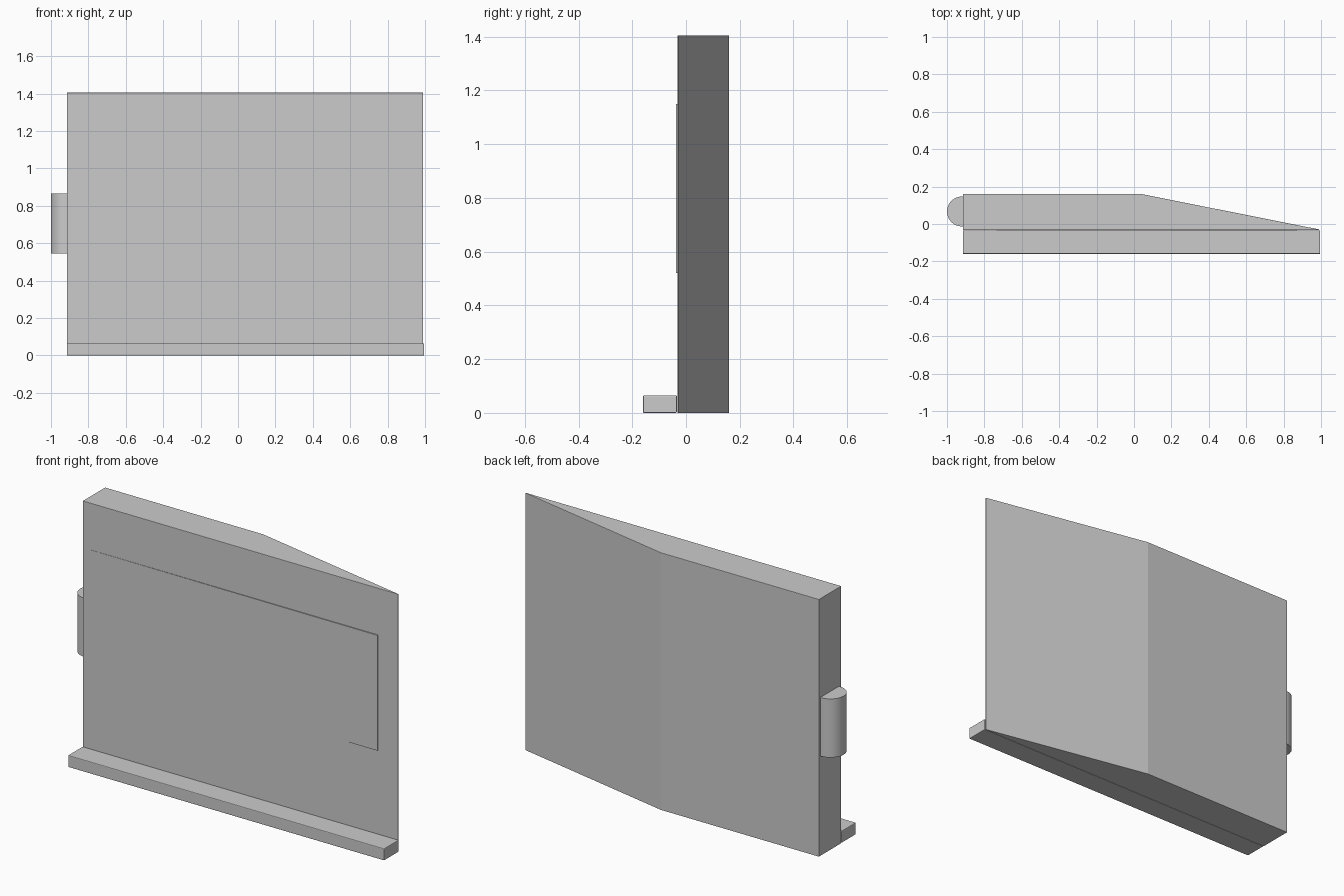
import bpy, math

cube = bpy.data.objects.get("Cube")
if cube:
    bpy.data.objects.remove(cube, do_unlink=True)

grey = bpy.data.materials.new("plain_grey")
grey.use_nodes = True
color = (0.6, 0.6, 0.6, 1)
grey.diffuse_color = color
grey.node_tree.nodes["Principled BSDF"].inputs["Base Color"].default_value = color


def prism(name, profile, z0, z1, bevel=0.0):
    """Extrude a counter-clockwise xy outline from z0 to z1."""
    n = len(profile)
    verts = [(x, y, z) for z in (z0, z1) for x, y in profile]
    faces = [tuple(reversed(range(n))), tuple(range(n, 2 * n))]
    faces += [(i, (i + 1) % n, (i + 1) % n + n, i + n) for i in range(n)]
    mesh = bpy.data.meshes.new(name)
    mesh.from_pydata(verts, [], faces)
    mesh.materials.append(grey)
    obj = bpy.data.objects.new(name, mesh)
    bpy.context.collection.objects.link(obj)
    if bevel:
        mod = obj.modifiers.new("edge_softening", 'BEVEL')
        mod.width = bevel
        mod.segments = 2
        mod.limit_method = 'ANGLE'
        mod.angle_limit = math.radians(30)
    return obj


LEFT, FRONT, BACK = -0.915, -0.032, 0.16

# Main slab, tapering to a thin edge behind
prism("slab_body", [(LEFT, FRONT), (0.99, FRONT), (0.99, FRONT + 0.003),
                    (0.04, BACK), (LEFT, BACK)], 0, 1.405, 0.003)

# Ledge along the foot of the front
prism("front_ledge", [(LEFT, -0.16), (0.995, -0.16), (0.995, FRONT - 0.002),
                      (LEFT, FRONT - 0.002)], 0, 0.065, 0.004)

# Thin raised front panel, fading into the slab at one end
prism("front_panel", [(-0.88, FRONT - 0.001), (0.868, FRONT - 0.006),
                      (0.868, FRONT + 0.001), (-0.88, FRONT + 0.001)], 0.52, 1.15)

# Half-round grip on the side
center, radius, steps = 0.067, 0.08, 16
arc = [(LEFT - 0.005 - radius * math.sin(math.pi * i / steps),
        center + radius * math.cos(math.pi * i / steps)) for i in range(steps + 1)]
grip = prism("side_grip", [(LEFT + 0.01, center + radius)] + arc
             + [(LEFT + 0.01, center - radius)], 0.545, 0.865)

# Smooth only the curved grip wall
bpy.ops.object.select_all(action='DESELECT')
grip.select_set(True)
bpy.context.view_layer.objects.active = grip
bpy.ops.object.shade_smooth_by_angle(angle=math.radians(30))
